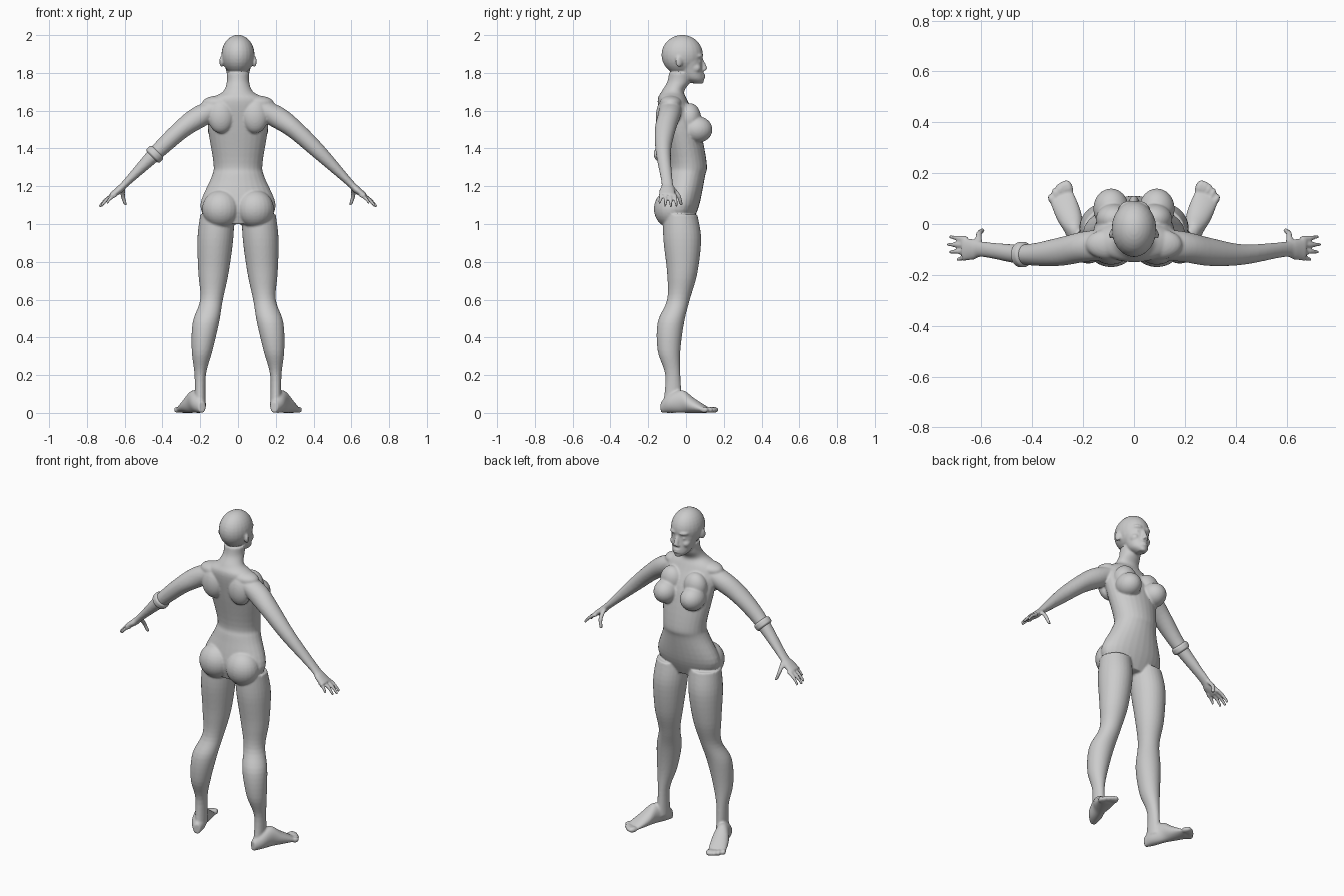
import bpy
import bmesh
from math import sin, cos, pi
from mathutils import Vector, Matrix

cube = bpy.data.objects.get("Cube")
if cube:
    bpy.data.objects.remove(cube, do_unlink=True)

X, Y, Z = Vector((1, 0, 0)), Vector((0, 1, 0)), Vector((0, 0, 1))
ARM_AXIS = Vector((.7, 0, -.7)).normalized()
ARM_UP = Vector((.7, 0, .7)).normalized()
FOOT_AXIS = Vector((.4, 1, 0)).normalized()
FOOT_SIDE = FOOT_AXIS.cross(Z)
BOTH, CENTRE, RIGHT = (1, -1), (1,), (-1,)
SEGMENTS = 28

skin = bpy.data.materials.new("light_grey")
skin.use_nodes = True
grey = (.6, .6, .6, 1)
skin.diffuse_color = grey
skin.node_tree.nodes["Principled BSDF"].inputs["Base Color"].default_value = grey


def smooth_path(rows, steps=5):
    """Interpolate rows of x, y, z, width, height with a cardinal spline."""
    rows = [Vector(row) for row in rows]
    path = []
    for i, (start, end) in enumerate(zip(rows, rows[1:])):
        leave = (end - rows[max(i - 1, 0)]) / 2
        arrive = (rows[min(i + 2, len(rows) - 1)] - start) / 2
        for k in range(steps):
            t = k / steps
            ease = t * t * (3 - 2 * t)
            path.append(start.lerp(end, ease) + leave * (t * (1 - t) ** 2)
                        - arrive * (t * t * (1 - t)))
    return path + [rows[-1]]


def loft(bm, rows, side, up, signs=BOTH):
    """Skin ellipses along a path, once for each mirror sign."""
    for sign in signs:
        rings = []
        for x, y, z, width, height in smooth_path(rows):
            ring = []
            for i in range(SEGMENTS):
                angle = 2 * pi * i / SEGMENTS
                point = Vector((x, y, z)) + side * width * cos(angle) + up * height * sin(angle)
                ring.append(bm.verts.new((point.x * sign, point.y, point.z)))
            rings.append(ring)
        for lower, upper in zip(rings, rings[1:]):
            for i in range(SEGMENTS):
                bm.faces.new((lower[i - 1], lower[i], upper[i], upper[i - 1]))
        bm.faces.new(rings[0])
        bm.faces.new(rings[-1])


def central_loft(bm, rows):
    """Loft of y, z, width, depth rows standing on the centre line."""
    loft(bm, [(0, *row) for row in rows], X, Y, CENTRE)


def taper(bm, points, thickness, side, up, signs=BOTH):
    """Round rod through the points, thinning towards its end."""
    rows = []
    for i, point in enumerate(points):
        radius = thickness * (1 - .4 * i / (len(points) - 1))
        rows.append((*point, radius, radius))
    loft(bm, rows, side, up, signs)


def blob(bm, centre, radii, turn=0, signs=BOTH):
    """Ellipsoid turned about the vertical, once for each mirror sign."""
    for sign in signs:
        place = Matrix.Translation((centre[0] * sign, centre[1], centre[2]))
        rotate = Matrix.Rotation(turn * sign, 4, "Z")
        scale = Matrix.Diagonal((*radii, 1))
        bmesh.ops.create_uvsphere(bm, u_segments=24, v_segments=16, radius=1,
                                  matrix=place @ rotate @ scale)


def finish(bm, name):
    """Turn the collected parts into a smooth shaded object."""
    bmesh.ops.recalc_face_normals(bm, faces=bm.faces)
    mesh = bpy.data.meshes.new(name)
    bm.to_mesh(mesh)
    bm.free()
    mesh.materials.append(skin)
    mesh.shade_smooth()
    result = bpy.data.objects.new(name, mesh)
    bpy.context.collection.objects.link(result)
    return result


body = bmesh.new()

# Torso and neck
central_loft(body, [
    (-.04, 1, .15, .07), (-.03, 1.1, .2, .1), (0, 1.25, .14, .1), (.01, 1.32, .13, .1),
    (-.03, 1.52, .16, .1), (-.07, 1.65, .15, .08), (-.07, 1.7, .08, .06),
    (-.04, 1.75, .06, .06), (-.03, 1.8, .06, .06)])

# Breasts, upper chest, shoulder blades, shoulder slopes and buttocks
blob(body, (.09, .06, 1.5), (.07, .08, .07))
blob(body, (.08, .02, 1.56), (.07, .06, .08))
blob(body, (.09, -.11, 1.57), (.07, .05, .09))
blob(body, (.1, -.08, 1.64), (.09, .06, .04))
blob(body, (.09, -.08, 1.08), (.1, .09, .1))

# Legs
loft(body, [
    (.11, -.03, 1.05, .09, .09), (.12, -.02, .92, .095, .1), (.13, -.02, .74, .08, .08),
    (.14, -.04, .6, .06, .06), (.17, -.08, .48, .07, .07), (.19, -.09, .33, .055, .06),
    (.2, -.07, .2, .03, .04), (.2, -.07, .05, .03, .05)], X, Y)

# Feet, flat on the ground: distance from heel, width, half height
heel = Vector((.19, -.13, 0))
foot = []
for distance, width, height in ((0, .02, .03), (.05, .04, .05), (.12, .04, .06),
                                (.18, .05, .04), (.26, .05, .015)):
    centre = heel + FOOT_AXIS * distance + Z * height
    foot.append((*centre, width, height))
loft(body, foot, FOOT_SIDE, Z)

# Toes, shrinking from the big toe outwards
for i in range(5):
    width = .013 if i else .019
    blob(body, (.26 + .016 * i, .145 - .003 * i * i, .016), (width, .03 - .002 * i, .016), -.4)

# Arms running into palms
loft(body, [
    (.11, -.08, 1.62, .06, .05), (.2, -.09, 1.57, .06, .06), (.3, -.11, 1.5, .055, .05),
    (.43, -.12, 1.38, .04, .04), (.59, -.1, 1.22, .03, .02), (.63, -.1, 1.18, .04, .02),
    (.67, -.1, 1.15, .045, .015)], Y, ARM_UP)

# Fingers, fanned out with the middle one longest
for i in range(4):
    short = (i - 1) ** 2 / 100
    base = Vector((.66 - short / 3, -.06 - .023 * i, 1.155))
    tip = Vector((.735 - short, -.05 - .03 * i, 1.09 + short / 2))
    middle = base.lerp(tip, .5) + ARM_UP * .006
    taper(body, (base, middle, tip), .012, Y, ARM_UP)

# Thumbs
taper(body, ((.61, -.08, 1.2), (.61, -.04, 1.15), (.595, -.025, 1.1)), .015, Y, X)

# Skull and jaw
blob(body, (0, -.02, 1.895), (.088, .11, .106), 0, CENTRE)
central_loft(body, [
    (.06, 1.745, .02, .03), (.04, 1.77, .05, .055), (.02, 1.82, .065, .07),
    (.01, 1.87, .075, .075), (0, 1.94, .07, .08)])

# Nose with nostrils
taper(body, ((0, .1, 1.82), (0, .09, 1.85), (0, .075, 1.885)), .015, X, Y, CENTRE)
blob(body, (.01, .095, 1.818), (.01, .012, .008))

# Lips and chin
for height in (1.776, 1.79):
    blob(body, (0, .085, height), (.025, .018, .007), 0, CENTRE)
blob(body, (0, .08, 1.755), (.02, .015, .014), 0, CENTRE)

# Brows, cheeks, eyes and ears
blob(body, (.03, .07, 1.89), (.03, .02, .012), -.3)
blob(body, (.04, .05, 1.825), (.025, .03, .025))
blob(body, (.034, .066, 1.86), (.015, .015, .009), -.3)
blob(body, (.087, -.037, 1.86), (.01, .02, .03), .35)

# Blend all body parts into one skin
figure = finish(body, "body")
blend = figure.modifiers.new("blend", "REMESH")
blend.mode = "VOXEL"
blend.voxel_size = .006
blend.use_smooth_shade = True
soften = figure.modifiers.new("soften", "SMOOTH")
soften.iterations = 4

# Raised band around the right elbow
band = bmesh.new()
elbow = Vector((.44, -.12, 1.37))
rings = []
for i in range(7):
    offset = i / 3 - 1
    radius = .05 - .008 * offset ** 4
    rings.append((*(elbow + ARM_AXIS * offset * .02), radius, radius))
loft(band, rings, Y, ARM_UP, RIGHT)
finish(band, "elbow_band")
